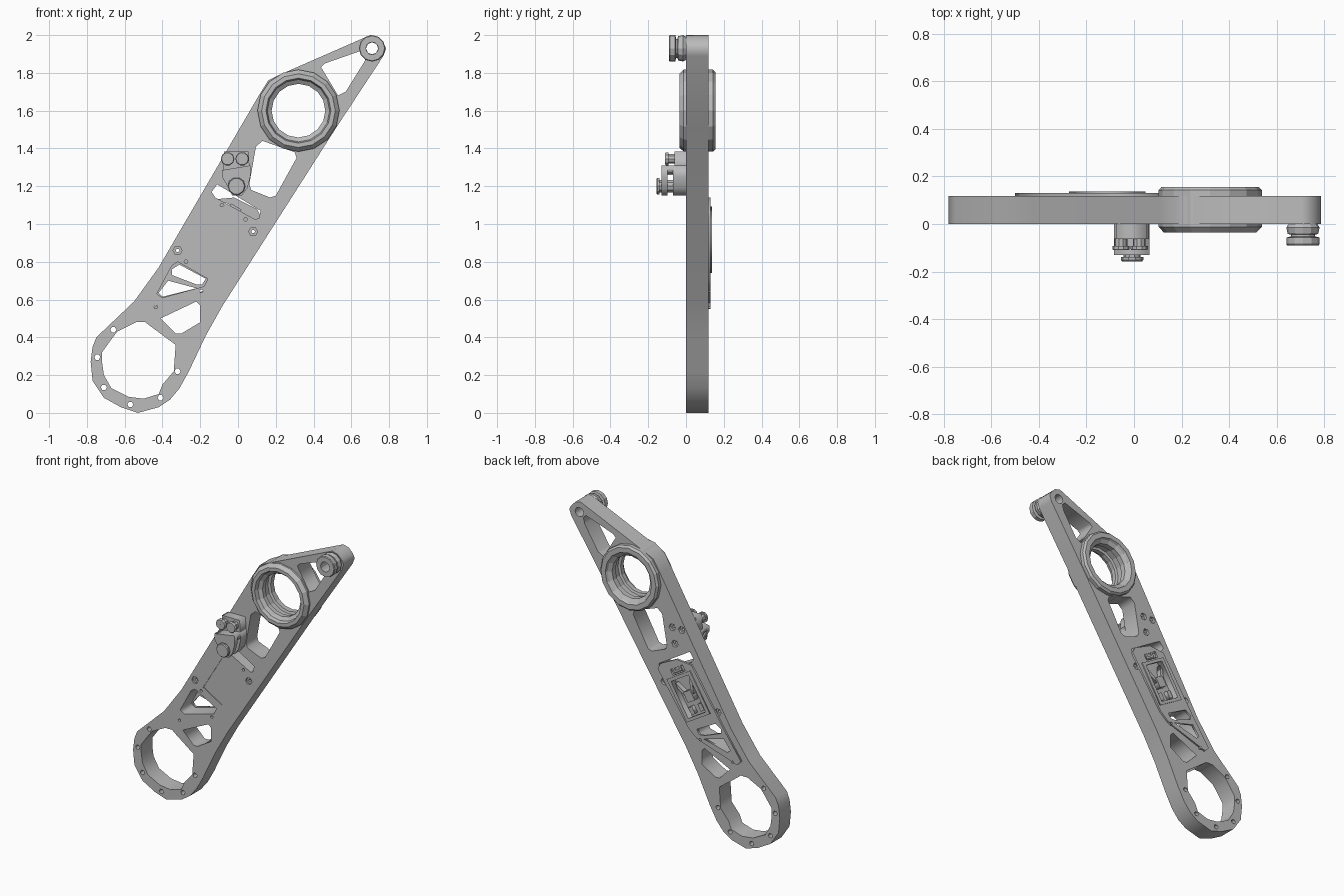
import bpy, bmesh
from math import sin, cos, tau

if "Cube" in bpy.data.objects:
    bpy.data.objects.remove(bpy.data.objects["Cube"])

GREY = (0.5, 0.5, 0.5, 1)
metal = bpy.data.materials.new("machined_grey")
metal.use_nodes = True
metal.diffuse_color = GREY
metal.node_tree.nodes["Principled BSDF"].inputs["Base Color"].default_value = GREY


def add(name, mesh):
    ob = bpy.data.objects.new(name, mesh)
    bpy.context.collection.objects.link(ob)
    mesh.materials.clear()
    mesh.materials.append(metal)
    return ob


def circle(x, z, r, n=8):
    return [(x + r * cos(tau * i / n), z + r * sin(tau * i / n)) for i in range(n)]


def along(a, b):
    """Point in the arm's own frame: a up the arm, b across it."""
    return (-0.11 + 0.515 * a + 0.857 * b, 0.92 + 0.857 * a - 0.515 * b)


def rect(a0, a1, b0, b1):
    return [along(a0, b0), along(a1, b0), along(a1, b1), along(a0, b1)]


def plate(name, loops, y0, y1):
    """Flat outline with holes, extruded from y0 to y1."""
    curve = bpy.data.curves.new(name + "_outline", "CURVE")
    curve.dimensions = "2D"
    curve.fill_mode = "BOTH"
    curve.extrude = (y1 - y0) / 2
    for loop in loops:
        s = curve.splines.new("POLY")
        s.points.add(len(loop) - 1)
        for p, (x, z) in zip(s.points, loop):
            p.co = (x, z, 0, 1)
        s.use_cyclic_u = True
    tmp = bpy.data.objects.new("tmp", curve)
    bpy.context.collection.objects.link(tmp)
    deps = bpy.context.evaluated_depsgraph_get()
    mesh = bpy.data.meshes.new_from_object(tmp.evaluated_get(deps))
    bpy.data.objects.remove(tmp)
    ob = add(name, mesh)
    ob.rotation_euler.x = tau / 4
    ob.location.y = (y0 + y1) / 2
    return ob


def lathe(name, x, z, profile, n):
    """Closed (radius, y) profile turned about the y direction."""
    bm = bmesh.new()
    rings = [[bm.verts.new((x + r * cos(tau * i / n), y, z + r * sin(tau * i / n)))
              for i in range(n)] for r, y in profile]
    for k, ring in enumerate(rings):
        nxt = rings[(k + 1) % len(rings)]
        for i in range(n):
            j = (i + 1) % n
            bm.faces.new((ring[i], ring[j], nxt[j], nxt[i]))
    bmesh.ops.recalc_face_normals(bm, faces=bm.faces)
    mesh = bpy.data.meshes.new(name)
    bm.to_mesh(mesh)
    bm.free()
    return add(name, mesh)


# Main arm: outline and lightening holes
outline = [(-.78, .27), (-.77, .35), (-.75, .40), (-.55, .59), (-.42, .77), (.11, 1.68),
           (.16, 1.76), (.22, 1.79), (.70, 2), (.74, 1.99), (.77, 1.96), (.785, 1.93),
           (.77, 1.89), (.52, 1.51), (-.08, .57), (-.17, .41), (-.26, .22), (-.31, .13),
           (-.36, .07), (-.42, .03), (-.53, 0), (-.62, .03), (-.71, .08), (-.77, .17)]
end_opening = [(-.72, .27), (-.72, .32), (-.67, .39), (-.64, .43), (-.54, .48), (-.49, .48),
               (-.465, .46), (-.33, .36), (-.34, .22), (-.40, .15), (-.42, .10), (-.50, .075),
               (-.58, .085), (-.67, .13), (-.71, .20)]
tip_opening = [(.44, 1.83), (.46, 1.85), (.66, 1.92), (.68, 1.90), (.67, 1.86), (.57, 1.70), (.53, 1.68)]
mid_opening = [(.095, 1.41), (.13, 1.44), (.30, 1.38), (.31, 1.35), (.20, 1.15), (.17, 1.14),
               (.07, 1.18), (.06, 1.21)]
slot = [(-.14, 1.17), (-.11, 1.21), (.12, 1.07), (.11, 1.03), (.09, 1.025), (-.12, 1.14)]
wide_opening = [(-.43, .63), (-.35, .78), (-.32, .80), (-.16, .71), (-.18, .67), (-.40, .61)]
low_opening = [(-.41, .50), (-.22, .59), (-.20, .57), (-.20, .48), (-.30, .42), (-.33, .42)]
window = rect(-.155, .155, -.08, .08)
ring_screws = [(-.66, .44), (-.745, .295), (-.71, .135), (-.57, .045), (-.41, .08), (-.32, .22)]
small_screws = [(-.435, .56), (-.195, .645), (.04, 1.025), (-.085, 1.10), (-.275, .80)]
bolts = [(-.32, .86), (.08, .96)]
back_screws = [(-.05, 1.34), (.02, 1.34), (0, 1.235)]
HUB, TIP = (.32, 1.60), (.71, 1.93)

plate("arm", [outline, end_opening, tip_opening, mid_opening, slot, wide_opening, low_opening,
              window, circle(*HUB, .205, 16), circle(*TIP, .032)]
      + [circle(*p, .016, 6) for p in ring_screws]
      + [circle(*p, .010, 6) for p in small_screws]
      + [circle(*p, .024, 6) for p in bolts + back_screws], 0, .118)

# Panel filling the front window, and recessed bolts
plate("window_panel", [window], .004, .09)
for p in bolts:
    plate("recessed_bolt", [circle(*p, .0245, 6), circle(*p, .01, 6)], .012, .10)
for p in back_screws:
    plate("back_screw", [circle(*p, .0245, 6), circle(*p, .01, 6)], .005, .10)

# Bearing hub with stepped bore
lathe("bearing_hub", *HUB, [(.172, -.035), (.195, -.035), (.217, -.012), (.217, .142), (.205, .155),
                            (.172, .155), (.165, .14), (.142, .125), (.142, .09), (.158, .085),
                            (.158, .04), (.142, .035), (.142, .005), (.165, -.01)], 16)

# Rear cover with windows
cover = [(-.50, .58), (-.47, .55), (-.17, .65), (-.11, .70), (.12, 1.04), (.10, 1.08),
         (-.02, 1.14), (-.13, 1.13), (-.38, .75)]
plate("rear_cover", [cover,
                     [(-.42, .635), (-.37, .70), (-.22, .66), (-.40, .615)],
                     [(-.35, .76), (-.31, .785), (-.17, .71), (-.19, .68), (-.22, .68), (-.35, .73)],
                     rect(-.13, .12, -.075, .075), rect(.15, .19, -.06, .045),
                     circle(*small_screws[0], .010, 6), circle(*small_screws[1], .010, 6)],
      .116, .130)
plate("rear_frame", [rect(-.15, .14, -.10, .10), rect(-.13, .12, -.075, .075)], .128, .137)
plate("connector", [rect(.16, .20, -.035, .03), rect(.172, .188, -.02, .015)], .07, .125)

# Ribs inside the rear recess
plate("rear_block", [rect(-.04, .03, -.03, .03)], .088, .130)
for s in (-1, 1):
    plate("rear_rib", [[along(.10, s * .06), along(.06, s * .065), along(-.03, s * .015),
                        along(.0, s * .01)]], .088, .122)
    plate("rear_step", [rect(-.12, -.07, s * .04 - .015, s * .04 + .015)], .088, .118)

# Front bracket: base, clamp and bolts
upper = [(-.08, 1.25), (-.075, 1.385), (.055, 1.385), (.065, 1.25)]
lower = [(-.085, 1.25), (-.085, 1.285), (.065, 1.31), (.065, 1.25), (.05, 1.19), (.02, 1.15),
         (-.03, 1.15), (-.055, 1.20)]
plate("bracket_base", [upper], -.062, .002)
plate("bracket_foot", [lower], -.068, .001)
plate("bracket_clamp", [lower], -.130, -.098)
plate("bracket_bridge", [[(-.085, 1.26), (-.085, 1.285), (.065, 1.31), (.065, 1.27)]], -.1, -.06)


def bolt(name, x, z, r, y_head, y_end):
    mid = y_head + .018
    lathe(name, x, z, [(0.0005, y_head), (r * .9, y_head), (r, y_head + .005), (r, mid),
                       (r * .75, mid), (r * .75, y_end), (0.0005, y_end)], 10)


for x in (-.055, .022):
    bolt("upper_bolt", x, 1.345, .036, -.11, -.06)
bolt("clamp_bolt", -.008, 1.2, .047, -.157, -.06)

# Tip roller: flange, neck and seat
lathe("tip_roller", *TIP, [(.033, -.09), (.066, -.09), (.07, -.085), (.07, -.057), (.05, -.052),
                           (.05, -.045), (.064, -.042), (.07, -.015), (.06, .001), (.033, .001)], 12)
